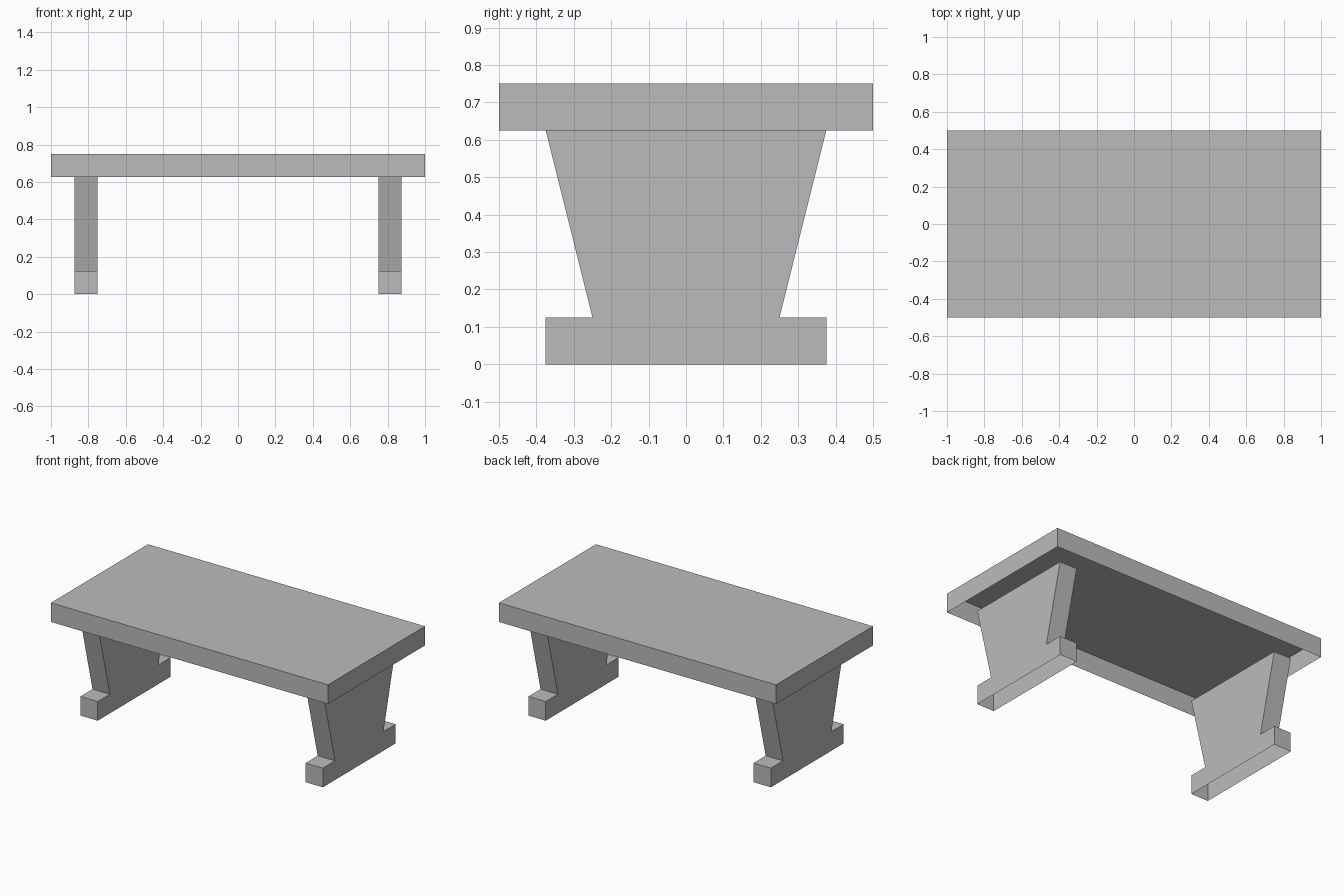
import bpy
import bmesh
from mathutils import Vector

if "Cube" in bpy.data.objects:
    bpy.data.objects.remove(bpy.data.objects["Cube"], do_unlink=True)

stone = bpy.data.materials.new("stone grey")
stone.use_nodes = True
GREY = (0.5, 0.5, 0.5, 1)
stone.diffuse_color = GREY
stone.node_tree.nodes["Principled BSDF"].inputs["Base Color"].default_value = GREY


def open_prism(name, outline, along, open_facing):
    """Extrude an outline; drop the faces pointing in the open directions."""
    bm = bmesh.new()
    base = bm.faces.new([bm.verts.new(p) for p in outline])
    new = bmesh.ops.extrude_face_region(bm, geom=[base], use_keep_orig=True)
    moved = [v for v in new["geom"] if isinstance(v, bmesh.types.BMVert)]
    bmesh.ops.translate(bm, verts=moved, vec=along)
    bmesh.ops.recalc_face_normals(bm, faces=bm.faces)
    bm.normal_update()
    hidden = [f for f in bm.faces if open_facing(f)]
    bmesh.ops.delete(bm, geom=hidden, context="FACES")
    mesh = bpy.data.meshes.new(name)
    bm.to_mesh(mesh)
    bm.free()
    mesh.materials.append(stone)
    obj = bpy.data.objects.new(name, mesh)
    bpy.context.collection.objects.link(obj)
    return obj


TOP, UNDER, FOOT, WIDTH = 0.75, 0.625, 0.125, 0.125

# Table top: a shallow slab, open underneath
slab = [(-1, -0.5, UNDER), (1, -0.5, UNDER), (1, 0.5, UNDER), (-1, 0.5, UNDER)]
open_prism("table_top", slab, Vector((0, 0, TOP - UNDER)),
           lambda f: f.normal.z < -0.9)

# Trestle legs: flared board on a wide foot, open at the floor and under the slab
half = [(0.375, 0), (0.375, FOOT), (0.25, FOOT), (0.375, UNDER)]
profile = half + [(-y, z) for y, z in reversed(half)]
for name, x in (("right_leg", -0.875), ("left_leg", 0.75)):
    open_prism(name, [(x, y, z) for y, z in profile], Vector((WIDTH, 0, 0)),
               lambda f: abs(f.normal.z) > 0.9
               and abs(f.calc_center_median().z - FOOT) > 0.05)
